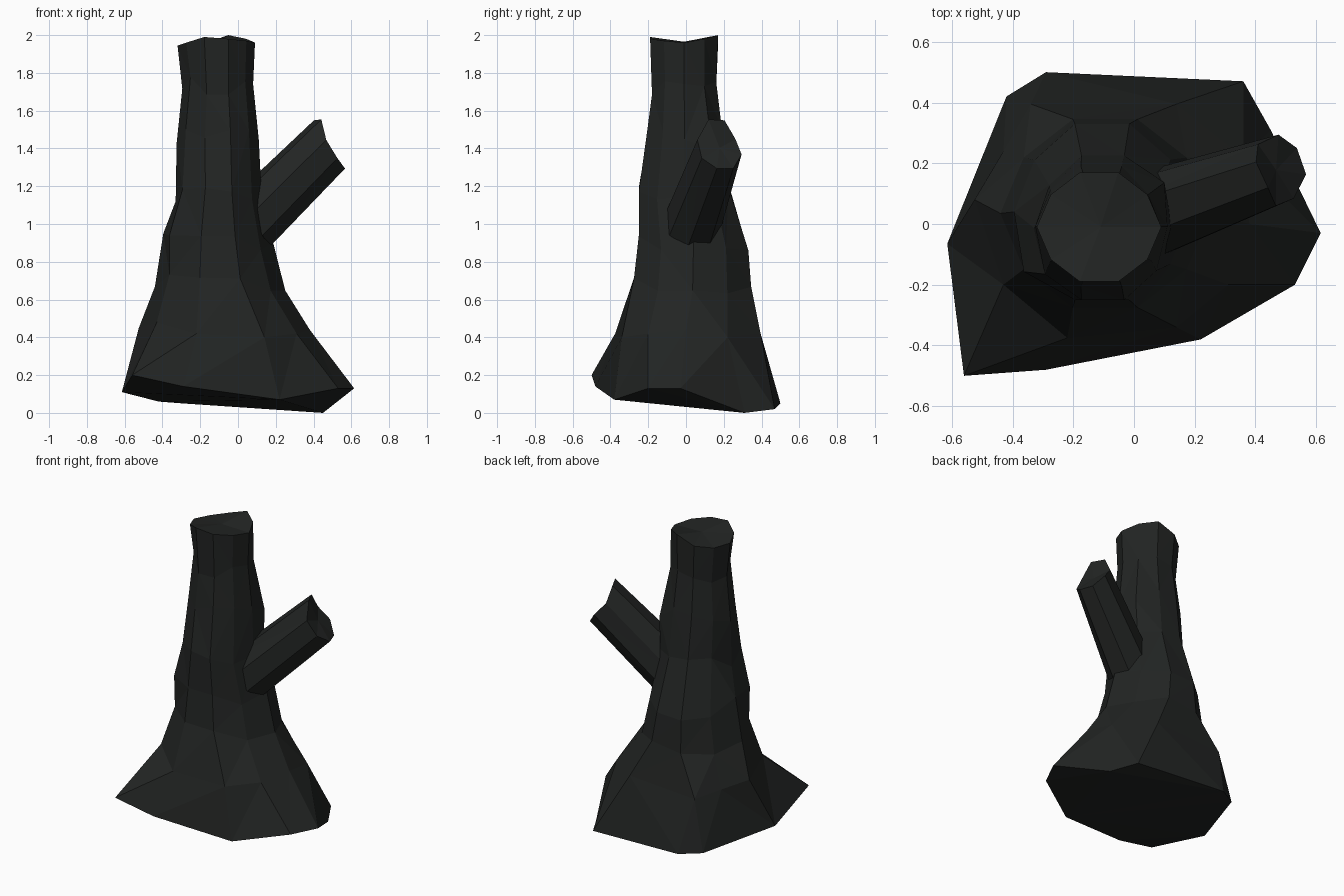
import bpy, bmesh, math, random
from mathutils import Vector

if "Cube" in bpy.data.objects:
    bpy.data.objects.remove(bpy.data.objects["Cube"])

random.seed(4)
bark = bpy.data.materials.new("dark_bark")
bark.diffuse_color = (0.016, 0.018, 0.017, 1)
bark.use_nodes = True
bark.node_tree.nodes["Principled BSDF"].inputs["Base Color"].default_value = bark.diffuse_color


def loft(name, rings, top_centre):
    """Skin a stack of equal-sized rings with facets and close both ends."""
    bm = bmesh.new()
    vs = [[bm.verts.new(p) for p in ring] for ring in rings]
    n = len(rings[0])
    for a, b in zip(vs, vs[1:]):
        for i in range(n):
            j = (i + 1) % n
            bm.faces.new((a[i], a[j], b[j], b[i]))
    bm.faces.new(vs[0])
    c = bm.verts.new(top_centre)
    for i in range(n):
        bm.faces.new((vs[-1][i], vs[-1][(i + 1) % n], c))
    bmesh.ops.recalc_face_normals(bm, faces=bm.faces)
    bmesh.ops.triangulate(bm, faces=bm.faces[:], quad_method='SHORT_EDGE')
    me = bpy.data.meshes.new(name)
    bm.to_mesh(me)
    bm.free()
    me.materials.append(bark)
    ob = bpy.data.objects.new(name, me)
    bpy.context.collection.objects.link(ob)
    return ob


N = 10
# Spreading root outline and the ring where the roots gather
foot = [(0.615, -0.03, 0.13), (0.45, 0.31, 0.0), (0.36, 0.47, 0.02),
        (-0.29, 0.50, 0.05), (-0.42, 0.42, 0.06), (-0.615, -0.065, 0.11),
        (-0.56, -0.50, 0.20), (-0.29, -0.48, 0.14), (0.22, -0.38, 0.07),
        (0.53, -0.20, 0.13)]
flare = [(0.38, 0.0, 0.44), (0.36, 0.22, 0.40), (0.14, 0.395, 0.42),
         (-0.34, 0.395, 0.39), (-0.43, 0.24, 0.42), (-0.525, 0.08, 0.45),
         (-0.43, -0.20, 0.48), (-0.22, -0.375, 0.42), (0.14, -0.34, 0.40),
         (0.31, -0.20, 0.42)]

# Upper trunk: z, x min, x max, y min, y max
sections = [(0.68, -0.44, 0.25, -0.275, 0.345), (0.90, -0.395, 0.185, -0.25, 0.33),
            (1.17, -0.33, 0.125, -0.25, 0.225), (1.45, -0.325, 0.11, -0.205, 0.19),
            (1.74, -0.295, 0.08, -0.18, 0.16), (1.97, -0.32, 0.09, -0.19, 0.17)]
rim = [-0.01, 0.01, 0.03, -0.015, -0.03, -0.025, -0.01, 0.02, 0.01, 0.0]
# Knots: (section, corner) -> outward scale
knots = {(1, 6): 1.1, (2, 6): 1.04, (3, 1): 1.18, (2, 1): 1.06, (4, 1): 1.02,
         (1, 4): 0.95, (3, 9): 0.94, (4, 6): 0.95}
rings = [foot, flare]
for k, (z, x0, x1, y0, y1) in enumerate(sections):
    last = k == len(sections) - 1
    ring = []
    for i in range(N):
        a = 2 * math.pi * i / N
        s = max(-1, min(1, math.sin(a) / 0.951))
        dz = rim[i] if last else random.uniform(-0.06, 0.06)
        f = knots.get((k, i), 0.96 if i % 5 in (1, 4) else 1)
        ring.append(((x0 + x1) / 2 + (x1 - x0) / 2 * math.cos(a) * f,
                     (y0 + y1) / 2 + (y1 - y0) / 2 * s * f, z + dz))
    rings.append(ring)
loft("trunk", rings, (-0.11, -0.01, 1.965))

# Broken branch: flat-bottomed faceted stub with a ragged end
start, end = Vector((0.045, 0.03, 0.985)), Vector((0.475, 0.18, 1.41))
axis = (end - start).normalized()
side = axis.cross(Vector((0, 0, 1))).normalized()
up = side.cross(axis)
ragged = [0.06, -0.01, -0.03, -0.02, -0.02, 0.0, 0.0, 0.05]
radii = [1.0, 1.0, 0.97, 1.0, 1.0, 0.97, 0.9, 1.02]


def branch_ring(c, width, height, offsets):
    return [c + up * math.cos(math.pi * (i + 0.5) / 4) * height * r
            + side * math.sin(math.pi * (i + 0.5) / 4) * width * r + axis * o
            for i, (r, o) in enumerate(zip(radii, offsets))]


loft("branch", [branch_ring(start, 0.155, 0.165, [0] * 8),
                branch_ring(end, 0.12, 0.152, ragged)], end - axis * 0.01)
